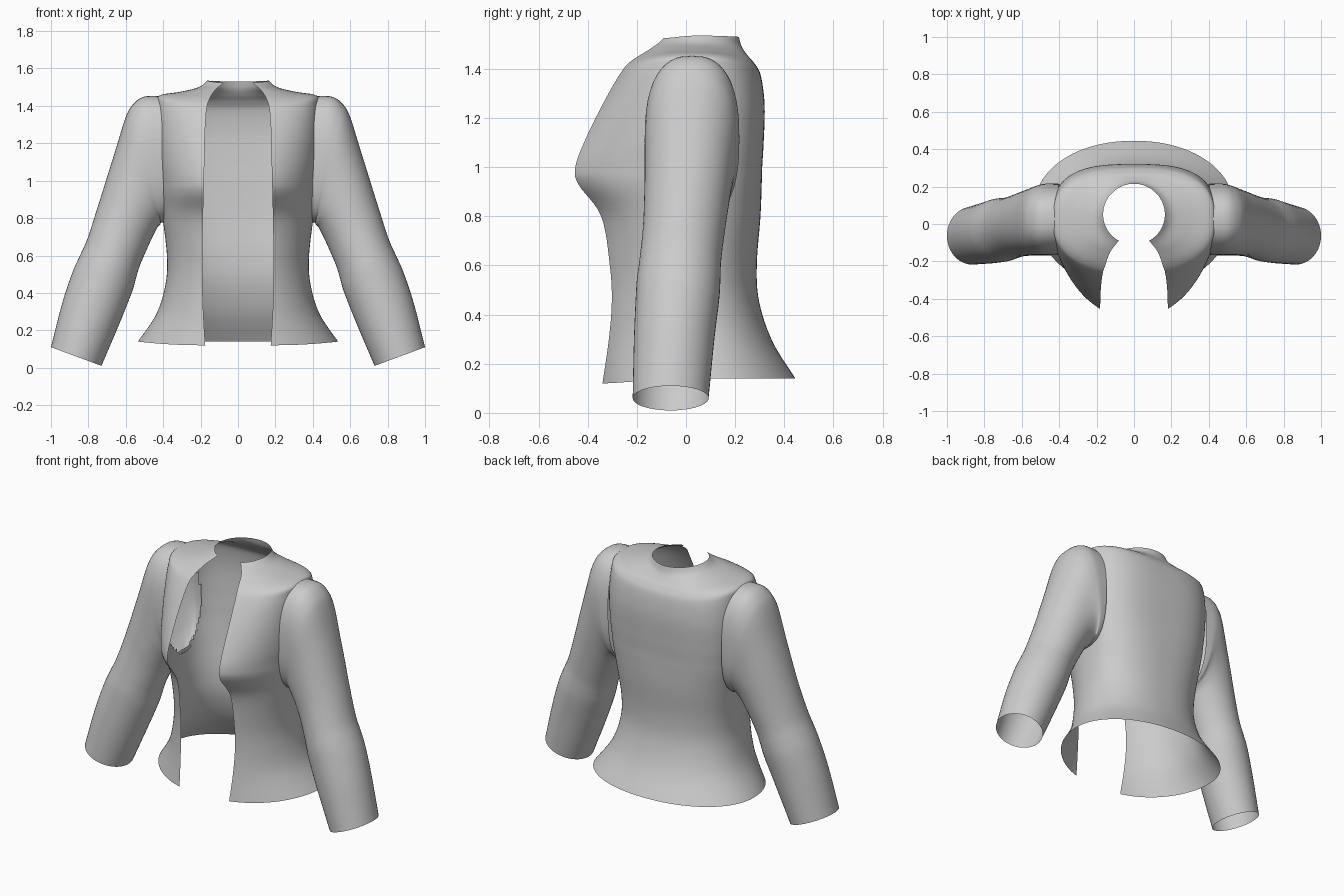
import bpy, bmesh, math
from mathutils import Vector

if "Cube" in bpy.data.objects:
    bpy.data.objects.remove(bpy.data.objects["Cube"])


def smooth_rows(rows, steps):
    """Catmull-Rom interpolation through a list of parameter rows."""
    out = []
    for i in range(len(rows) - 1):
        p0, p1 = rows[max(i - 1, 0)], rows[i]
        p2, p3 = rows[i + 1], rows[min(i + 2, len(rows) - 1)]
        for k in range(steps):
            t = k / steps
            out.append([0.5 * (2 * b + (c - a) * t + (2 * a - 5 * b + 4 * c - d) * t * t
                               + (3 * b - a - 3 * c + d) * t ** 3)
                        for a, b, c, d in zip(p0, p1, p2, p3)])
    out.append(list(rows[-1]))
    return out


def loft(name, rings, closed, hole=None):
    """Skin the rings, optionally drop faces, and mirror across x = 0."""
    bm = bmesh.new()
    vs = [[bm.verts.new(p) for p in r] for r in rings]
    n = len(rings[0])
    for a, b in zip(vs, vs[1:]):
        for j in range(n if closed else n - 1):
            k = (j + 1) % n
            bm.faces.new((a[j], a[k], b[k], b[j]))
    if hole:
        gone = [f for f in bm.faces if hole(f.calc_center_median())]
        bmesh.ops.delete(bm, geom=gone, context='FACES')
    bmesh.ops.recalc_face_normals(bm, faces=bm.faces)
    for f in bm.faces:
        f.smooth = True
    me = bpy.data.meshes.new(name)
    bm.to_mesh(me)
    bm.free()
    ob = bpy.data.objects.new(name, me)
    bpy.context.collection.objects.link(ob)
    m = ob.modifiers.new("mirror", 'MIRROR')
    m.use_clip = True
    m.merge_threshold = 0.0005
    return ob


# jacket body: z front, z side, z back, half width, front edge x, front edge y,
# side y, back y, front roundness, back roundness
body = [
    (.12, .14, .14, .535, .175, -.34, .08, .445, 2.0, 2.1),
    (.29, .29, .29, .435, .185, -.315, .04, .352, 2.0, 2.2),
    (.45, .45, .45, .387, .190, -.302, .02, .298, 2.1, 2.3),
    (.60, .60, .60, .380, .190, -.310, .02, .288, 2.1, 2.4),
    (.80, .80, .80, .403, .187, -.345, .02, .303, 2.1, 2.6),
    (.93, .93, .93, .420, .184, -.438, .02, .308, 2.0, 2.8),
    (1.00, 1.00, 1.00, .425, .182, -.450, .02, .310, 2.0, 2.9),
    (1.10, 1.10, 1.10, .435, .180, -.415, .02, .316, 2.1, 2.9),
    (1.25, 1.25, 1.25, .440, .177, -.342, .02, .320, 2.3, 2.9),
    (1.38, 1.40, 1.37, .435, .168, -.268, .02, .305, 2.5, 2.8),
    (1.43, 1.455, 1.42, .420, .155, -.225, .02, .280, 2.4, 2.6),
    (1.475, 1.475, 1.455, .310, .130, -.155, .03, .250, 2.2, 2.3),
    (1.505, 1.50, 1.49, .210, .100, -.112, .045, .227, 2.0, 2.0),
    (1.525, 1.535, 1.53, .165, .080, -.090, .05, .215, 2.0, 2.0),
]


def body_ring(r, n=32):
    zf, zs, zb, w, xf, yf, ys, yb, nf, nb = r
    t0 = math.asin((xf / w) ** (nf / 2))
    depth = (ys - yf) / math.cos(t0) ** (2 / nf)
    pts = []
    for i in range(n):                                   # front panel
        u = i / n
        t = t0 + (math.pi / 2 - t0) * u
        pts.append((w * math.sin(t) ** (2 / nf), ys - depth * math.cos(t) ** (2 / nf),
                    zf + (zs - zf) * math.sin(u * math.pi / 2) ** 2))
    for i in range(n + 1):                               # back panel
        t = math.pi / 2 * i / n
        s = max(math.sin(t), 0)
        c = max(math.cos(t), 0) if i < n else 0
        pts.append((w * c ** (2 / nb), ys + (yb - ys) * s ** (2 / nb),
                    zs + (zb - zs) * s * s))
    return pts


def armhole(p):
    return p.x > .33 and ((p.y - .02) / .175) ** 2 + ((p.z - 1.1) / .31) ** 2 < 1


loft("jacket_body", [body_ring(r) for r in smooth_rows(body, 6)], False, armhole)

# sleeves: under-arm x, z, outer x, z, y min, y max, roundness
sleeve = [
    (.395, .78, .405, 1.452, -.165, .215, 2.5),
    (.412, .775, .50, 1.45, -.168, .217, 2.5),
    (.413, .775, .56, 1.41, -.168, .212, 2.4),
    (.414, .77, .60, 1.34, -.168, .205, 2.3),
    (.417, .765, .65, 1.18, -.168, .192, 2.2),
    (.437, .74, .70, 1.02, -.170, .178, 2.1),
    (.48, .65, .75, .86, -.175, .160, 2.0),
    (.525, .545, .805, .69, -.190, .143, 2.0),
    (.545, .48, .845, .60, -.200, .140, 2.0),
    (.565, .41, .885, .51, -.205, .135, 2.0),
    (.63, .245, .94, .345, -.212, .115, 2.0),
    (.73, .01, 1.0, .11, -.217, .092, 2.0),
]


def sleeve_ring(r, n=48):
    a, b = Vector((r[0], 0, r[1])), Vector((r[2], 0, r[3]))
    mid, half = (a + b) / 2, (b - a) / 2
    yc, yr, e = (r[4] + r[5]) / 2, (r[5] - r[4]) / 2, 2 / r[6]
    pts = []
    for i in range(n):
        c, s = math.cos(2 * math.pi * i / n), math.sin(2 * math.pi * i / n)
        p = mid + half * math.copysign(abs(c) ** e, c)
        p.y = yc + yr * math.copysign(abs(s) ** e, s)
        pts.append(p)
    return pts


loft("sleeves", [sleeve_ring(r) for r in smooth_rows(sleeve, 5)], True)
